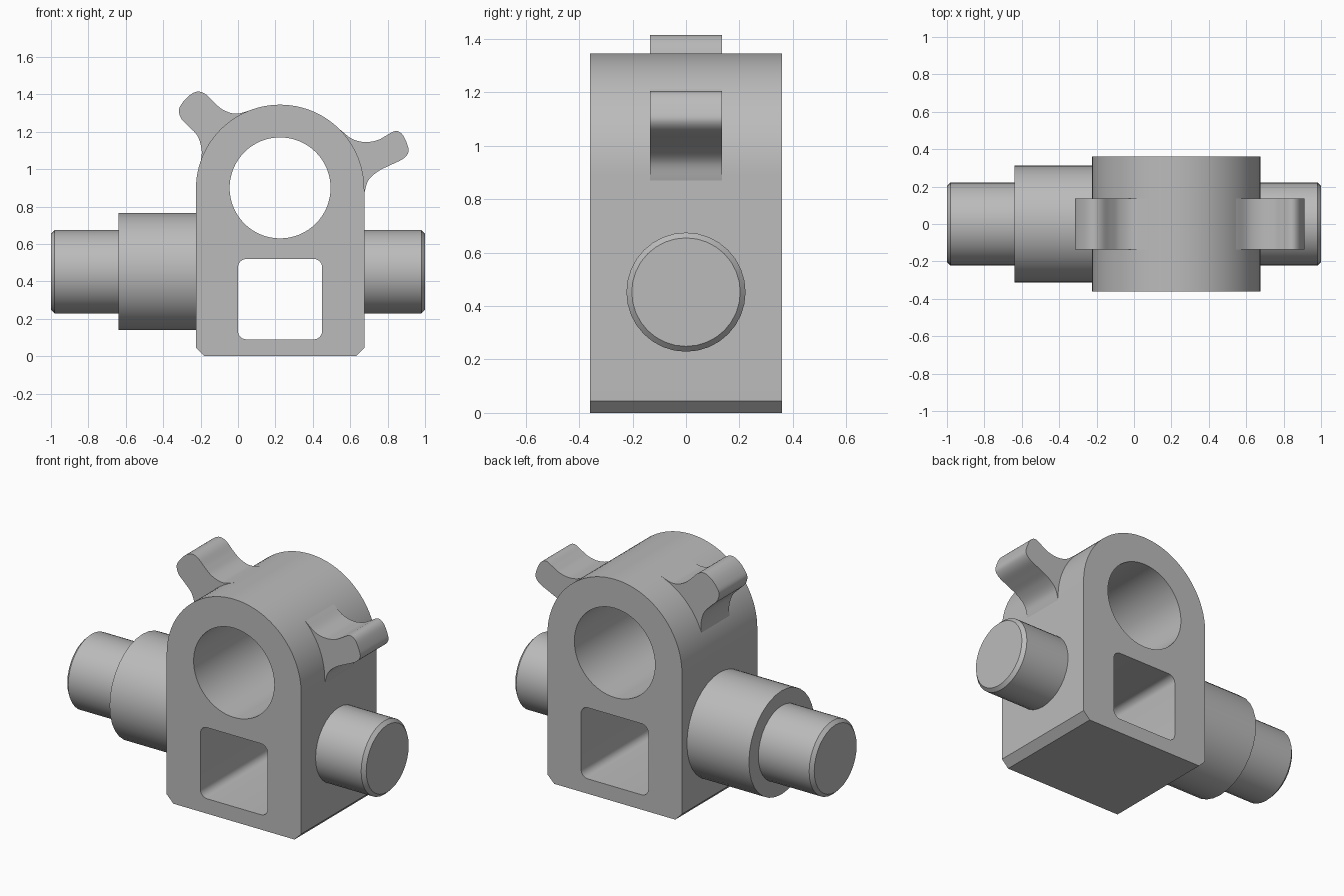
import bpy, bmesh
from math import pi, cos, sin, radians
from mathutils import Vector

if "Cube" in bpy.data.objects:
    bpy.data.objects.remove(bpy.data.objects["Cube"], do_unlink=True)

# Single cast metal colour
GREY = (0.5, 0.5, 0.5, 1.0)
metal = bpy.data.materials.new("light grey metal")
metal.use_nodes = True
metal.diffuse_color = GREY
metal.node_tree.nodes["Principled BSDF"].inputs["Base Color"].default_value = GREY

CX, ARCH_Z, ARCH_R = 0.225, 0.895, 0.45
HALF_DEPTH, LUG_HALF = 0.36, 0.135
SHAFT_Z = 0.452


def finish(name, bm):
    bmesh.ops.recalc_face_normals(bm, faces=bm.faces)
    mesh = bpy.data.meshes.new(name)
    bm.to_mesh(mesh)
    bm.free()
    mesh.materials.append(metal)
    obj = bpy.data.objects.new(name, mesh)
    bpy.context.collection.objects.link(obj)
    bpy.ops.object.select_all(action='DESELECT')
    obj.select_set(True)
    bpy.context.view_layer.objects.active = obj
    bpy.ops.object.shade_smooth_by_angle(angle=radians(30))
    return obj


def arc(cx, cz, r, start, end, n):
    """Points on an arc, angles in degrees."""
    steps = [radians(start + (end - start) * i / n) for i in range(n + 1)]
    return [(cx + r * cos(a), cz + r * sin(a)) for a in steps]


def prism(name, loops, half):
    """Fill closed x-z loops (outline first, then holes) and extrude along y."""
    bm = bmesh.new()
    for loop in loops:
        verts = [bm.verts.new((x, -half, z)) for x, z in loop]
        for i, v in enumerate(verts):
            bm.edges.new((verts[i - 1], v))
    bmesh.ops.triangle_fill(bm, edges=bm.edges[:], use_beauty=True, normal=(0, -1, 0))
    grown = bmesh.ops.extrude_face_region(bm, geom=bm.faces[:], use_keep_orig=True)
    moved = [g for g in grown["geom"] if isinstance(g, bmesh.types.BMVert)]
    bmesh.ops.translate(bm, vec=(0, 2 * half, 0), verts=moved)
    return finish(name, bm)


def spline(points, n=6):
    """Smooth open curve through the points."""
    p = [Vector(q) for q in points]
    p = [2 * p[0] - p[1]] + p + [2 * p[-1] - p[-2]]
    out = []
    for a, b, c, d in zip(p, p[1:], p[2:], p[3:]):
        for i in range(n):
            t = i / n
            out.append(0.5 * (2 * b + (c - a) * t + (2 * a - 5 * b + 4 * c - d) * t ** 2
                              + (3 * b - a - 3 * c + d) * t ** 3))
    return [tuple(q) for q in out] + [tuple(p[-2])]


def shaft(name, x0, x1, radius, chamfer=0.0):
    """Round bar along x from root x0 to end x1, with a chamfered end."""
    s = 1 if x1 > x0 else -1
    profile = [(x0, radius), (x1 - s * chamfer, radius)]
    if chamfer:
        profile.append((x1, radius - chamfer))
    bm = bmesh.new()
    n = 32
    rings = [[bm.verts.new((x, r * sin(2 * pi * i / n), SHAFT_Z + r * cos(2 * pi * i / n)))
              for i in range(n)] for x, r in profile]
    for a, b in zip(rings, rings[1:]):
        for i in range(n):
            bm.faces.new((a[i - 1], a[i], b[i], b[i - 1]))
    bm.faces.new(rings[0])
    bm.faces.new(rings[-1])
    return finish(name, bm)


# Arched block with a round bore and a rounded rectangular window
c = 0.045
left, right = CX - ARCH_R, CX + ARCH_R
outline = [(left, c), (left + c, 0), (right - c, 0), (right, c)]
outline += arc(CX, ARCH_Z, ARCH_R, 0, 180, 48)
bore = arc(CX, 0.9, 0.27, 0, 360, 64)[:-1]
window = []
for x, z, a in ((0.405, 0.475, 0), (0.045, 0.475, 90), (0.045, 0.135, 180), (0.405, 0.135, 270)):
    window += arc(x, z, 0.045, a, a + 90, 6)
prism("arched_block", [outline, bore, window], HALF_DEPTH)

# Stepped shaft through the lower block
shaft("shaft_collar", left + 0.05, -0.64, 0.313)
shaft("right_shaft_end", -0.6, -1.0, 0.223, 0.02)
shaft("left_shaft_end", right - 0.05, 1.0, 0.223, 0.02)

# Flared lugs blending into the arch
upper_lug = [(-0.2, 1.03), (-0.194, 1.1), (-0.215, 1.175), (-0.262, 1.228), (-0.302, 1.268),
             (-0.316, 1.315), (-0.297, 1.355), (-0.258, 1.396), (-0.215, 1.415),
             (-0.172, 1.4), (-0.125, 1.354), (-0.075, 1.315), (-0.005, 1.297), (0.085, 1.322)]
side_lug = [(0.545, 1.212), (0.61, 1.162), (0.679, 1.145), (0.745, 1.155), (0.79, 1.178),
            (0.84, 1.204), (0.878, 1.187), (0.906, 1.13), (0.911, 1.09), (0.882, 1.055),
            (0.815, 1.022), (0.75, 0.989), (0.697, 0.94), (0.675, 0.87)]
for name, pts, inner in (("upper_lug", upper_lug, (-0.06, 1.16)),
                         ("side_lug", side_lug, (0.55, 1.05))):
    prism(name, [spline(pts) + [inner]], LUG_HALF)
